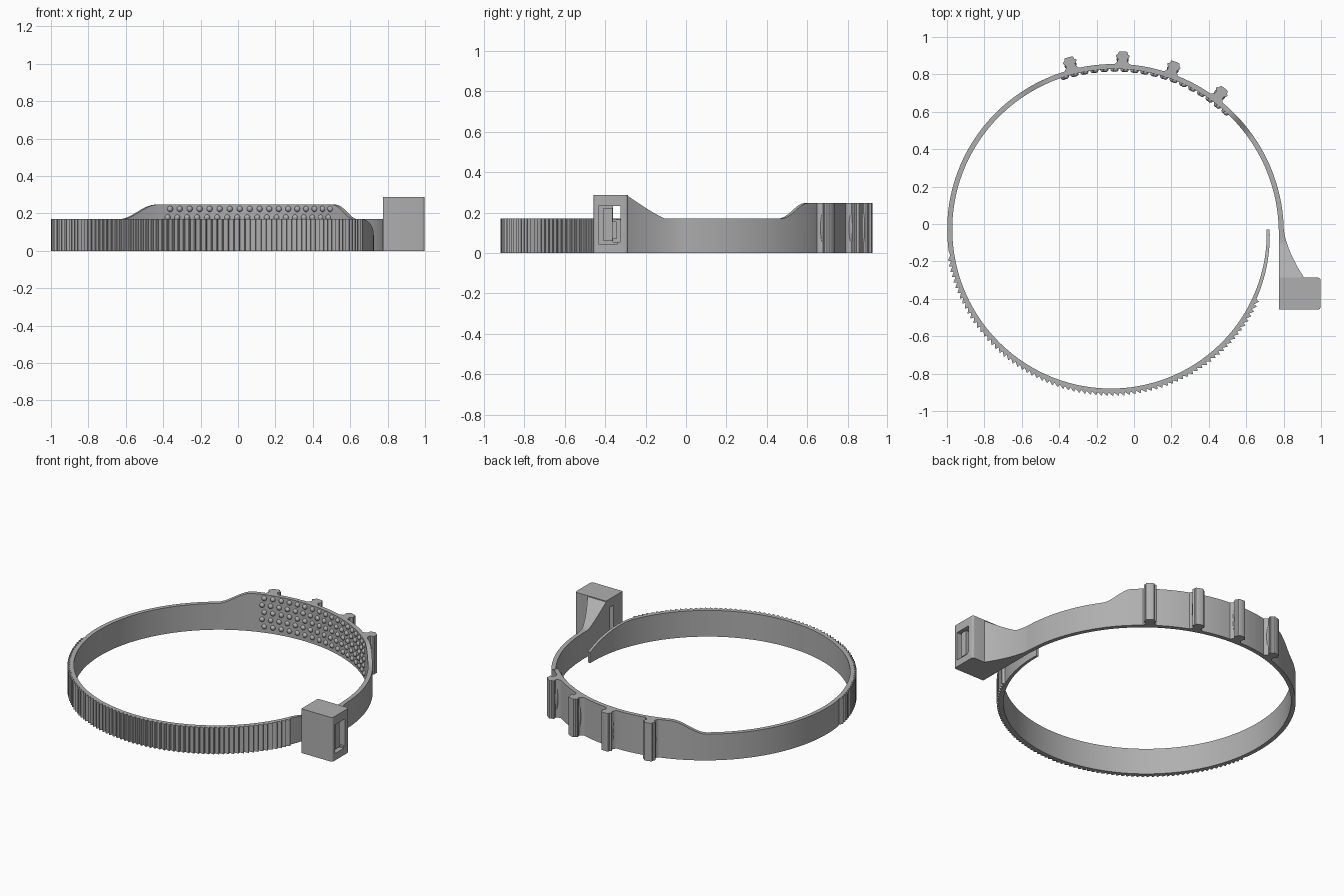
import bpy, bmesh, math
from mathutils import Matrix, Vector

cube = bpy.data.objects.get("Cube")
if cube:
    bpy.data.objects.remove(cube, do_unlink=True)

CX, CY = -0.11, -0.03
BAND_H, PAD_H, HEAD_H = 0.17, 0.247, 0.287

grey = bpy.data.materials.new("grey plastic")
grey.use_nodes = True
grey.diffuse_color = (0.43, 0.43, 0.43, 1)
grey.node_tree.nodes["Principled BSDF"].inputs["Base Color"].default_value = (0.43, 0.43, 0.43, 1)


def finish(name, bm, smooth=True):
    bmesh.ops.recalc_face_normals(bm, faces=bm.faces)
    mesh = bpy.data.meshes.new(name)
    bm.to_mesh(mesh)
    bm.free()
    obj = bpy.data.objects.new(name, mesh)
    bpy.context.collection.objects.link(obj)
    mesh.materials.append(grey)
    if smooth:
        bpy.ops.object.select_all(action='DESELECT')
        obj.select_set(True)
        bpy.context.view_layer.objects.active = obj
        bpy.ops.object.shade_smooth_by_angle(angle=math.radians(30))
    return obj


def sweep(bm, sections):
    """Bridge a row of equal cross-sections and cap both ends."""
    rows = [[bm.verts.new(p) for p in s] for s in sections]
    n = len(rows[0])
    for a, b in zip(rows, rows[1:]):
        for i in range(n):
            bm.faces.new((a[i], a[(i + 1) % n], b[(i + 1) % n], b[i]))
    bm.faces.new(rows[0])
    bm.faces.new(rows[-1][::-1])


def add_box(bm, x, y, z):
    size = Matrix.Diagonal((x[1] - x[0], y[1] - y[0], z[1] - z[0], 1))
    mid = Vector((sum(x) / 2, sum(y) / 2, sum(z) / 2))
    bmesh.ops.create_cube(bm, size=1, matrix=Matrix.Translation(mid) @ size)


def ease(a, b, t):
    t = max(0, min(1, (t - a) / (b - a)))
    return t * t * (3 - 2 * t)


def mid_radius(deg):
    """Slowly tightening spiral of the strap."""
    keys = [0.897, 0.872, 0.875, 0.863, 0.833]
    i = min(3, int(deg // 90))
    t = deg / 90 - i
    p1, p2 = keys[i], keys[i + 1]
    p0 = keys[i - 1] if i else 2 * p1 - p2
    p3 = keys[i + 2] if i < 3 else 2 * p2 - p1
    return 0.5 * (2 * p1 + (p2 - p0) * t + (2 * p0 - 5 * p1 + 4 * p2 - p3) * t ** 2
                  + (3 * p1 - p0 - 3 * p2 + p3) * t ** 3)


def polar(r, deg, z=0.0):
    a = math.radians(deg)
    return Vector((CX + r * math.cos(a), CY + r * math.sin(a), z))


def top_height(deg):
    pad = ease(34, 45, deg) * (1 - ease(112, 126, deg))
    tail = max(0, (deg - 336) / 24)
    return BAND_H + (PAD_H - BAND_H) * pad - 0.1 * tail ** 1.5


# Strap: smooth part, toothed part, thin tapered tail
T0, T1, TEETH = 189, 334, 75
stations = [(d * 1.5, 0.027) for d in range(int(T0 / 1.5))]
step = (T1 - T0) / TEETH
for k in range(TEETH):
    d = T0 + k * step
    stations += [(d, 0.022), (d + step * 0.75, 0.039), (d + step * 0.85, 0.039)]
stations += [(T1 + k * 2, 0.021 - k * 0.0004) for k in range(14)]
sections = []
for d, thick in stations:
    r, h = mid_radius(d) - 0.0135, top_height(d)
    sections.append([polar(r, d), polar(r + thick, d), polar(r + thick, d, h), polar(r, d, h)])
bm = bmesh.new()
sweep(bm, sections)
finish("strap", bm)

# Flared arm joining the strap to the head
sections = []
for k in range(17):
    t = k / 16
    y = -0.02 - 0.275 * t
    out = 0.80 + 0.115 * (0.35 * t * t + 0.65 * t ** 1.4)
    h = BAND_H + (HEAD_H - BAND_H) * max(0, (t - 0.3) / 0.7) ** 1.15
    sections.append([(0.775, y, 0), (out, y, 0), (out, y, h), (0.775, y, h)])
bm = bmesh.new()
sweep(bm, sections)
finish("head_arm", bm)

# Locking head with a slot running through it
bm = bmesh.new()
add_box(bm, (0.775, 0.998), (-0.457, -0.287), (0, HEAD_H))
edges = [e for e in bm.edges if abs((e.verts[0].co - e.verts[1].co).z) > 0.1
         and e.verts[0].co.x > 0.9]
bmesh.ops.bevel(bm, geom=edges, offset=0.014, segments=4, affect='EDGES', profile=0.5)
head = finish("locking_head", bm)
cuts = [("slot_cutter", (0.7, 1.1), (-0.362, -0.325), (0.055, 0.232)),
        ("recess_cutter", (0.93, 1.1), (-0.432, -0.34), (0.045, 0.232))]
for name, x, y, z in cuts:
    bm = bmesh.new()
    add_box(bm, x, y, z)
    cutter = finish(name, bm, False)
    cutter.hide_render = True
    cutter.hide_viewport = True
    cutter.display_type = 'WIRE'
    mod = head.modifiers.new(name, 'BOOLEAN')
    mod.operation = 'DIFFERENCE'
    mod.solver = 'EXACT'
    mod.object = cutter

# Pawl inside the head with its catch
bm = bmesh.new()
add_box(bm, (0.92, 0.985), (-0.408, -0.364), (0.06, 0.222))
add_box(bm, (0.87, 0.95), (-0.37, -0.345), (0.07, 0.155))
finish("pawl", bm)

# Four knobbed ribs on the outside of the raised pad
half = [(0.055, -0.004), (0.038, 0.004), (0.027, 0.018), (0.025, 0.03),
        (0.036, 0.042), (0.037, 0.05), (0.027, 0.056), (0.024, 0.068), (0.018, 0.071)]
profile = half + [(-u, v) for u, v in reversed(half)]
for n, deg in enumerate((104.6, 86.9, 69.7, 51.8)):
    a = math.radians(deg)
    radial = Vector((math.cos(a), math.sin(a), 0))
    tangent = Vector((-math.sin(a), math.cos(a), 0))
    base = polar(mid_radius(deg) + 0.01, deg)
    bm = bmesh.new()
    sweep(bm, [[base + tangent * u + radial * v + Vector((0, 0, z)) for u, v in profile]
               for z in (0, PAD_H)])
    # Lens-shaped swelling on the flanks
    place = Matrix.Translation(base + radial * 0.027 + Vector((0, 0, PAD_H / 2)))
    bmesh.ops.create_uvsphere(bm, u_segments=20, v_segments=14, radius=1, matrix=place
                              @ Matrix.Rotation(a, 4, 'Z') @ Matrix.Diagonal((0.02, 0.033, 0.115, 1)))
    finish("rib_%d" % (n + 1), bm)

# Grip bumps on the inside of the raised pad
bm = bmesh.new()
for row in range(5):
    for col in range(18):
        d = 46 + col * 3.6 + (row % 2) * 0.9
        spot = polar(mid_radius(d) - 0.0125, d, 0.04 + row * 0.046)
        bmesh.ops.create_uvsphere(bm, u_segments=12, v_segments=8, radius=0.016,
                                  matrix=Matrix.Translation(spot))
finish("grip_bumps", bm)
